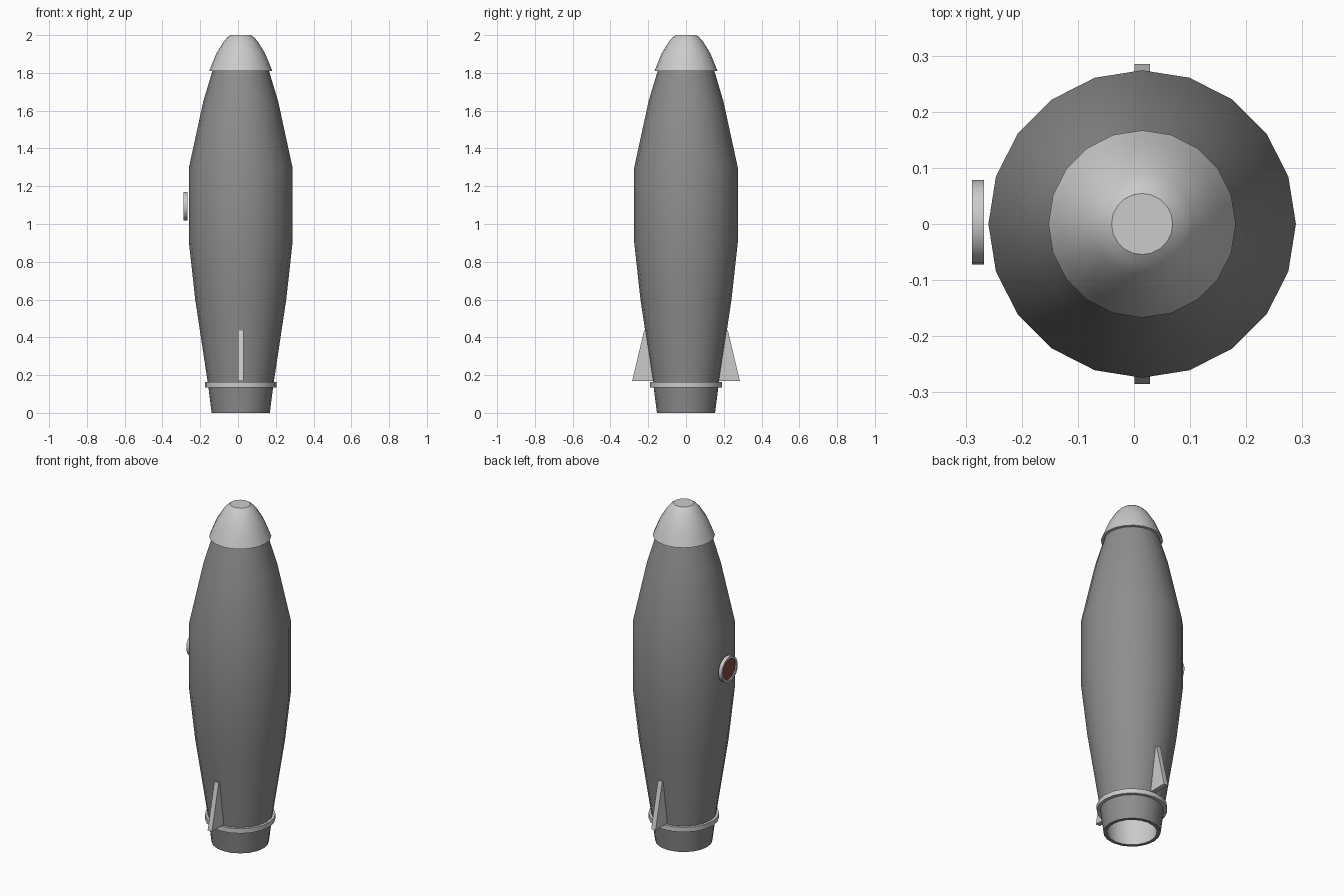
import bpy, bmesh, math

if "Cube" in bpy.data.objects:
    bpy.data.objects.remove(bpy.data.objects["Cube"])

CX = 0.0145   # hull axis
SIDES = 20


def material(name, rgb):
    m = bpy.data.materials.new(name)
    m.diffuse_color = (*rgb, 1)
    m.use_nodes = True
    m.node_tree.nodes["Principled BSDF"].inputs["Base Color"].default_value = m.diffuse_color
    return m


def finish(name, bm, mat=None, smooth=True):
    bmesh.ops.remove_doubles(bm, verts=bm.verts, dist=1e-5)
    bmesh.ops.recalc_face_normals(bm, faces=bm.faces)
    me = bpy.data.meshes.new(name)
    bm.to_mesh(me)
    bm.free()
    ob = bpy.data.objects.new(name, me)
    bpy.context.collection.objects.link(ob)
    if mat:
        me.materials.append(mat)
    if smooth:
        bpy.ops.object.select_all(action='DESELECT')
        ob.select_set(True)
        bpy.context.view_layer.objects.active = ob
        bpy.ops.object.shade_smooth_by_angle(angle=math.radians(35))
    return ob


def lathe(name, profile, mat=None, closed=False, sides=SIDES):
    """Spin (radius, z) points round the z axis."""
    bm = bmesh.new()
    vs = [bm.verts.new((r, 0, z)) for r, z in profile]
    pairs = list(zip(vs, vs[1:])) + ([(vs[-1], vs[0])] if closed else [])
    es = [bm.edges.new(p) for p in pairs]
    bmesh.ops.spin(bm, geom=vs + es, cent=(0, 0, 0), axis=(0, 0, 1),
                   angle=math.tau, steps=sides)
    ob = finish(name, bm, mat)
    ob.location.x = CX
    return ob


dark = material("dark_grey", (0.27, 0.27, 0.27))
red = material("dark_red", (0.22, 0.07, 0.06))

# Hull: outer skin with a bottom rim, and a lighter inner lining
outer = [(0.154, 0), (0.173, 0.15), (0.241, 0.6), (0.274, 0.9),
         (0.274, 1.3), (0.198, 1.65), (0.147, 1.82)]
WALL = 0.02
lathe("hull", [(outer[0][0] - WALL, 0)] + outer, dark)
lathe("hull_lining", [(r - WALL, z) for r, z in outer])

# Nose cap with overhanging lip
lathe("nose_cap", [(0.125, 1.81), (0.167, 1.81), (0.151, 1.85), (0.128, 1.905),
                   (0.091, 1.965), (0.072, 1.987), (0.0545, 2.0), (0, 2.0)])

# Band round the tail
lathe("tail_band", [(0.165, 0.135), (0.19, 0.135), (0.19, 0.163), (0.165, 0.163)],
      closed=True)

# Fins at front and back
fin = [(0.285, 0.17), (0.222, 0.435), (0.205, 0.435), (0.165, 0.17)]
for name, s in (("front_fin", -1), ("back_fin", 1)):
    bm = bmesh.new()
    f = bm.faces.new([bm.verts.new((CX - 0.014, s * y, z)) for y, z in fin])
    ex = bmesh.ops.extrude_face_region(bm, geom=[f], use_keep_orig=True)
    new = [g for g in ex["geom"] if isinstance(g, bmesh.types.BMVert)]
    bmesh.ops.translate(bm, verts=new, vec=(0.028, 0, 0))
    finish(name, bm, smooth=False)

# Porthole on the left side: frame ring and glass
frame = lathe("porthole_frame", [(0.062, -0.011), (0.075, -0.011), (0.075, 0.011),
                                 (0.062, 0.011)], closed=True)
glass = lathe("porthole_glass", [(0, -0.004), (0.064, -0.004), (0.064, 0.004),
                                 (0, 0.004)], red)
for ob in (frame, glass):
    ob.rotation_euler.y = math.radians(-90)
    ob.location = (-0.278, 0.003, 1.094)
